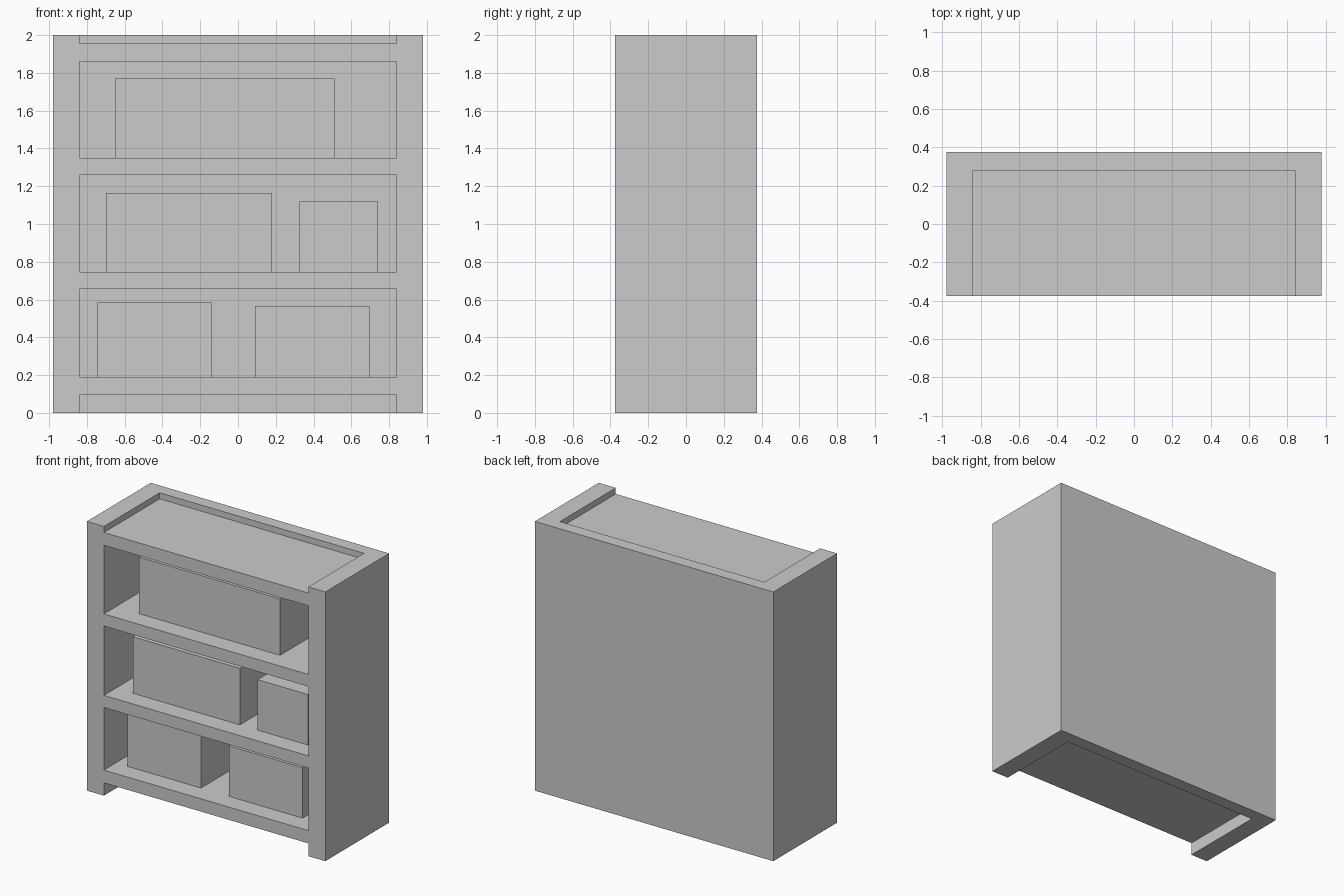
import bpy
import bmesh

if "Cube" in bpy.data.objects:
    bpy.data.objects.remove(bpy.data.objects["Cube"])

HALF_W, HALF_D, HEIGHT = 0.98, 0.375, 2.0
INNER_W, BACK_Y = 0.84, 0.28


def add_box(bm, x0, x1, y0, y1, z0, z1):
    cube = bmesh.ops.create_cube(bm, size=1)
    for v in cube["verts"]:
        v.co.x = x0 if v.co.x < 0 else x1
        v.co.y = y0 if v.co.y < 0 else y1
        v.co.z = z0 if v.co.z < 0 else z1


def make_boxes(name, boxes):
    bm = bmesh.new()
    for b in boxes:
        add_box(bm, *b)
    mesh = bpy.data.meshes.new(name)
    bm.to_mesh(mesh)
    bm.free()
    obj = bpy.data.objects.new(name, mesh)
    bpy.context.collection.objects.link(obj)
    return obj


# Case: one solid block with the recesses cut out
case = make_boxes("shelf_case", [(-HALF_W, HALF_W, -HALF_D, HALF_D, 0, HEIGHT)])

# Openings: foot recess, three bays, top recess
openings = [(-0.1, 0.095), (0.19, 0.655), (0.745, 1.26), (1.35, 1.86), (1.955, 2.1)]
cutter = make_boxes("bay_cutter", [(-INNER_W, INNER_W, -0.6, BACK_Y, z0, z1)
                                   for z0, z1 in openings])
cutter.hide_render = True
cutter.hide_viewport = True
cutter.display_type = 'WIRE'

cut = case.modifiers.new("bays", 'BOOLEAN')
cut.operation = 'DIFFERENCE'
cut.solver = 'EXACT'
cut.object = cutter

# Stored boxes: left, right, bottom, top
stored = {
    "lower_left_box": (-0.745, -0.14, 0.19, 0.585),
    "lower_right_box": (0.09, 0.695, 0.19, 0.565),
    "middle_long_box": (-0.70, 0.18, 0.745, 1.165),
    "middle_small_box": (0.325, 0.74, 0.745, 1.12),
    "upper_long_box": (-0.65, 0.51, 1.35, 1.77),
}
for name, (x0, x1, z0, z1) in stored.items():
    make_boxes(name, [(x0, x1, -0.235, 0.235, z0, z1)])
